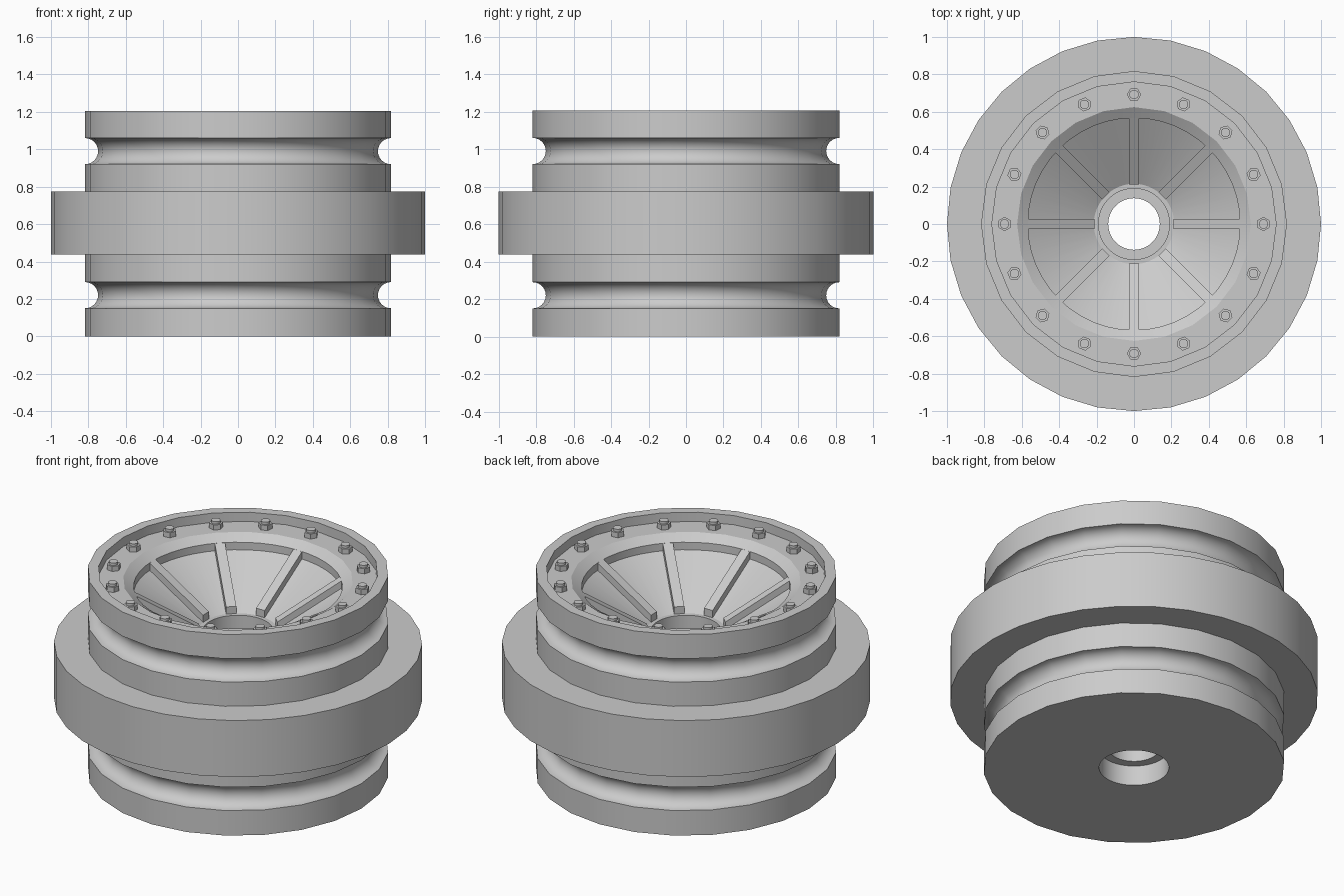
import bpy, bmesh, math
from mathutils import Matrix

if "Cube" in bpy.data.objects:
    bpy.data.objects.remove(bpy.data.objects["Cube"], do_unlink=True)

grey = bpy.data.materials.new("plain_grey")
grey.use_nodes = True
grey.diffuse_color = (0.6, 0.6, 0.6, 1)
grey.node_tree.nodes["Principled BSDF"].inputs["Base Color"].default_value = (0.6, 0.6, 0.6, 1)


def finish(bm, name, smooth=True):
    bmesh.ops.recalc_face_normals(bm, faces=bm.faces)
    mesh = bpy.data.meshes.new(name)
    bm.to_mesh(mesh)
    bm.free()
    mesh.materials.append(grey)
    obj = bpy.data.objects.new(name, mesh)
    bpy.context.collection.objects.link(obj)
    if smooth:
        bpy.ops.object.select_all(action="DESELECT")
        obj.select_set(True)
        bpy.context.view_layer.objects.active = obj
        bpy.ops.object.shade_smooth_by_angle(angle=math.radians(30))
    return obj


def lathe(name, profile, segments, facet_from=None):
    """Spin a closed (radius, height) profile; rings beyond facet_from get half the sides."""
    bm = bmesh.new()
    rings = []
    for r, z in profile:
        ring = []
        for i in range(segments):
            a = math.tau * i / segments
            flat = facet_from is not None and r > facet_from and i % 2
            rr = r * math.cos(math.tau / segments) if flat else r
            ring.append(bm.verts.new((rr * math.cos(a), rr * math.sin(a), z)))
        rings.append(ring)
    for k, ring in enumerate(rings):
        nxt = rings[(k + 1) % len(rings)]
        for i in range(segments):
            j = (i + 1) % segments
            bm.faces.new((ring[i], ring[j], nxt[j], nxt[i]))
    return finish(bm, name)


# Main dimensions
HEIGHT, RIM, GROOVE = 1.205, 0.818, 0.07
LEDGE = 1.15                    # height of the bolted ledge
SLOPE = 0.617                   # rise of the bowl per unit of radius
POCKET = 0.045                  # depth of the pockets between spokes
HUB, BORE, HOLE = 0.215, 0.19, 0.138


def bowl_height(r):
    return LEDGE - SLOPE * (0.625 - r)


def groove(z):
    steps = 12
    return [(RIM - GROOVE * math.sin(math.pi * t / steps),
             z - GROOVE * math.cos(math.pi * t / steps)) for t in range(steps + 1)]


# Drum with two round grooves, a dished top and a stepped centre hole
hub_z = bowl_height(HUB) - POCKET
drum = [(BORE, 0), (RIM, 0)]
drum += groove(0.22) + groove(HEIGHT - 0.215)
drum += [(RIM, HEIGHT), (0.76, HEIGHT), (0.76, LEDGE), (0.625, LEDGE),
         (0.567, bowl_height(0.567)), (0.567, bowl_height(0.567) - POCKET),
         (HUB, hub_z), (BORE, hub_z), (BORE, hub_z - 0.12),
         (HOLE, hub_z - 0.12), (HOLE, 0.12), (BORE, 0.12)]
lathe("drum", drum, 48, facet_from=0.6)

# Wide flange around the middle
lathe("flange", [(0.7, 0.437), (1, 0.437), (1, 0.775), (0.7, 0.775)], 32)

# Eight spokes sloping down to the hub
bm = bmesh.new()
for k in range(8):
    cube = bmesh.ops.create_cube(bm, size=1)["verts"]
    for v in cube:
        r = 0.575 if v.co.x > 0 else HUB - 0.003
        drop = 0 if v.co.z > 0 else POCKET + 0.01
        v.co = (r, 0.028 if v.co.y > 0 else -0.028, bowl_height(r) - drop)
    bmesh.ops.rotate(bm, verts=cube, matrix=Matrix.Rotation(math.tau * k / 8, 3, "Z"))
finish(bm, "bowl_spokes", smooth=False)

# Ring of sixteen hexagonal nuts with round studs
bm = bmesh.new()
for k in range(16):
    turn = Matrix.Rotation(math.tau * k / 16, 4, "Z")
    for sides, radius, height in ((6, 0.038, 0.03), (16, 0.025, 0.045)):
        place = turn @ Matrix.Translation((0.692, 0, LEDGE + height / 2))
        bmesh.ops.create_cone(bm, cap_ends=True, segments=sides, radius1=radius,
                              radius2=radius, depth=height, matrix=place)
finish(bm, "rim_bolts")
